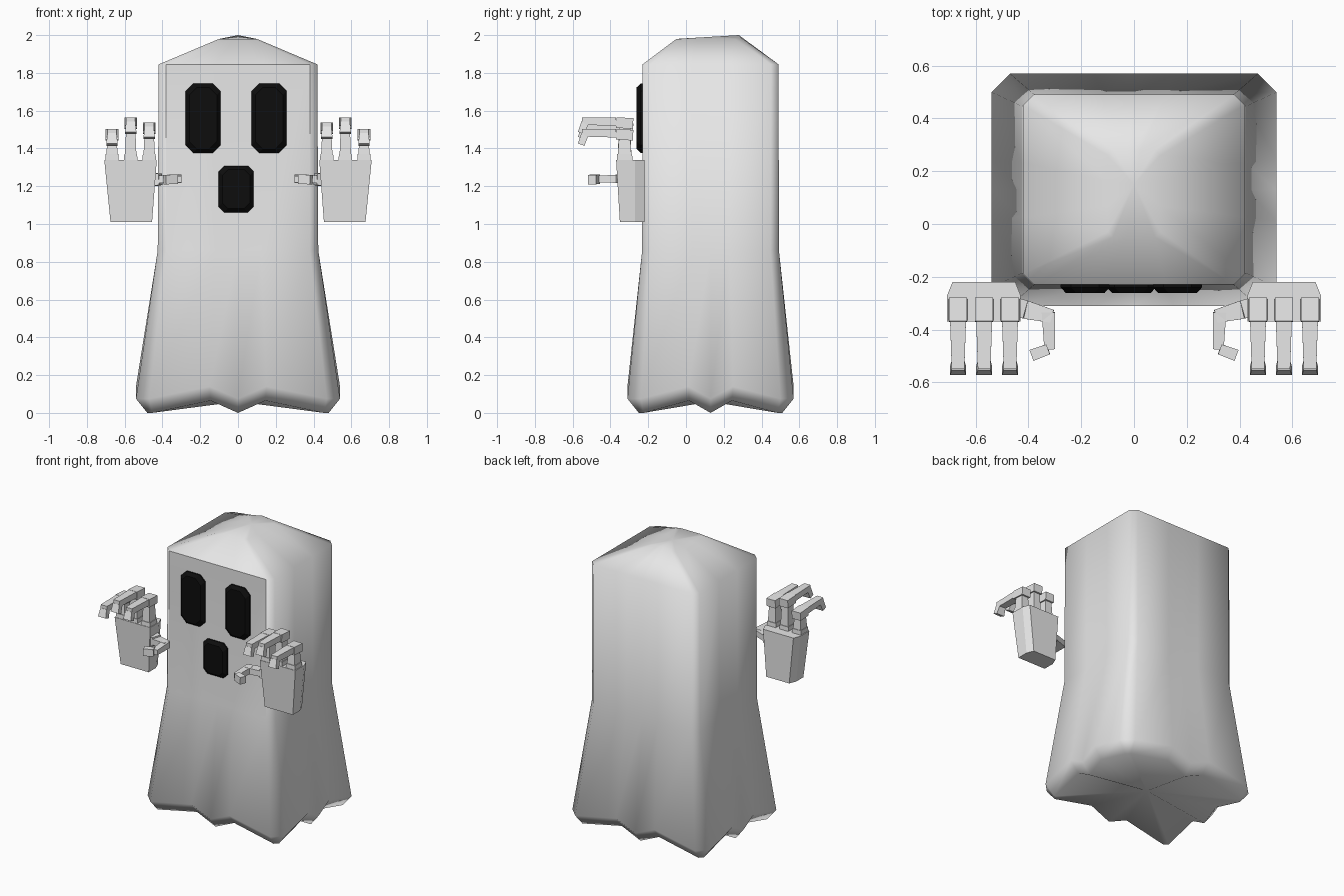
import bpy, bmesh
from mathutils import Vector

if "Cube" in bpy.data.objects:
    bpy.data.objects.remove(bpy.data.objects["Cube"])


def material(name, v):
    m = bpy.data.materials.new(name)
    m.diffuse_color = (v, v, v, 1)
    m.use_nodes = True
    m.node_tree.nodes["Principled BSDF"].inputs["Base Color"].default_value = m.diffuse_color
    return m


WHITE = material("sheet white", 0.8)
BLACK = material("hollow black", 0.004)


def finish(bm, name, mat):
    bmesh.ops.recalc_face_normals(bm, faces=bm.faces)
    me = bpy.data.meshes.new(name)
    bm.to_mesh(me)
    bm.free()
    me.materials.append(mat)
    ob = bpy.data.objects.new(name, me)
    bpy.context.collection.objects.link(ob)
    return ob


def bridge(bm, a, b):
    n = len(a)
    return [bm.faces.new((a[i], a[(i + 1) % n], b[(i + 1) % n], b[i])) for i in range(n)]


CY = 0.13                                   # depth centre of the sheet
STEPS = (0, 0.34, 0.5, 0.66, 1)             # corner, fold, point, fold, corner
FOLD = (0, 0.065, 0, 0.065, 0)              # hem height at each step


def ring(bm, hx, hy, cut, zf, cy=CY):
    """Rectangle with cut corners, five points per side, starting at the front."""
    sides = (((-hx + cut, -hy), (hx - cut, -hy)), ((hx, -hy + cut), (hx, hy - cut)),
             ((hx - cut, hy), (-hx + cut, hy)), ((-hx, hy - cut), (-hx, -hy + cut)))
    out = []
    for a, b in sides:
        for t, f in zip(STEPS, FOLD):
            p = Vector(a).lerp(Vector(b), t)
            out.append(bm.verts.new((p.x, p.y + cy, zf(p.x, p.y + cy, f))))
    return out


# Sheet body: wavy hem, flared skirt, straight upper part, domed roof
bm = bmesh.new()
rings = [
    ring(bm, 0.48, 0.38, 0.025, lambda x, y, f: f),
    ring(bm, 0.54, 0.44, 0.07, lambda x, y, f: 0.075 + f),
    ring(bm, 0.425, 0.362, 0.045, lambda x, y, f: 0.86),
    ring(bm, 0.42, 0.36, 0.04, lambda x, y, f: 1.845),
    ring(bm, 0.10, 0.165, 0.02,
         lambda x, y, f: 1.98 + 0.02 * (1 - abs(x) / 0.1) * (y + 0.05) / 0.33, 0.115),
]
for a, b in zip(rings, rings[1:]):
    bridge(bm, a, b)
for r, p in ((rings[0], (0, CY, 0.06)), (rings[-1], (0, 0.15, 1.992))):
    c = bm.verts.new(p)
    for i in range(20):
        bm.faces.new((r[i], r[(i + 1) % 20], c))
for f in bm.faces:
    f.smooth = True
# Crisp border round the flat face panel
top, waist = rings[3], rings[2]
for i in range(4):
    bm.edges.get((top[i], top[i + 1])).smooth = False
for i in (0, 4):
    bm.edges.get((top[i], waist[i])).smooth = False
finish(bm, "sheet_body", WHITE)


# Eyes and mouth: raised panels with cut corners and sloped rims
def panel(name, cx, cz, hx, hz, cut, rim):
    bm = bmesh.new()
    loops = []
    for y, s in ((-0.225, 0), (-0.24, 0), (-0.262, rim)):
        x, z = hx - s, hz - s
        pts = ((-x + cut, -z), (x - cut, -z), (x, -z + cut), (x, z - cut),
               (x - cut, z), (-x + cut, z), (-x, z - cut), (-x, -z + cut))
        loops.append([bm.verts.new((cx + u, y, cz + v)) for u, v in pts])
    for a, b in zip(loops, loops[1:]):
        bridge(bm, a, b)
    bm.faces.new(loops[0])
    bm.faces.new(loops[-1])
    finish(bm, name, BLACK)


panel("left_eye", -0.185, 1.56, 0.093, 0.183, 0.04, 0.02)
panel("right_eye", 0.165, 1.56, 0.093, 0.183, 0.04, 0.02)
panel("mouth", -0.01, 1.185, 0.093, 0.123, 0.03, 0.02)


def bone(bm, p, q, w0, w1, up):
    """Tapered four-sided block from p to q; w0 and w1 are (side, up) half sizes."""
    p, q = Vector(p), Vector(q)
    d = (q - p).normalized()
    side = d.cross(Vector(up)).normalized()
    v = side.cross(d)
    ends = []
    for c, (a, b) in ((p, w0), (q, w1)):
        ends.append([bm.verts.new(c + side * a * i + v * b * j)
                     for i, j in ((-1, -1), (1, -1), (1, 1), (-1, 1))])
    bridge(bm, *ends)
    bm.faces.new(ends[0])
    bm.faces.new(ends[1])


FINGERS = (("outer", 0.667, 1.505), ("middle", 0.568, 1.567), ("inner", 0.47, 1.54))

for s, label in ((-1, "left"), (1, "right")):
    # Palm
    bm = bmesh.new()
    loops = []
    for z, x0, x1, yf in ((1.01, 0.455, 0.675, -0.35), (1.34, 0.43, 0.708, -0.37)):
        pts = ((x0, yf), (x1, yf), (x1, -0.27), (x1 - 0.02, -0.22), (x0 + 0.02, -0.22), (x0, -0.27))
        loops.append([bm.verts.new((s * x, y, z)) for x, y in pts])
    bridge(bm, *loops)
    for l in loops:
        bm.faces.new(l)
    finish(bm, label + "_palm", WHITE)

    # Fingers: base, upright, knuckle, forward length and hooked tip
    for name, x, z in FINGERS:
        bm = bmesh.new()
        x *= s
        fwd, up = (0, -1, 0), (0, 0, 1)
        bone(bm, (x, -0.325, 1.33), (x, -0.325, 1.37), (0.036, 0.042), (0.034, 0.04), fwd)
        bone(bm, (x, -0.325, 1.37), (x, -0.325, z - 0.05), (0.03, 0.036), (0.024, 0.03), fwd)
        bone(bm, (x, -0.28, z - 0.035), (x, -0.37, z - 0.03), (0.034, 0.028), (0.034, 0.028), up)
        bone(bm, (x, -0.37, z - 0.025), (x, -0.55, z - 0.022), (0.03, 0.022), (0.024, 0.02), up)
        bone(bm, (x, -0.535, z - 0.03), (x, -0.555, z - 0.085), (0.024, 0.02), (0.03, 0.018), fwd)
        finish(bm, f"{label}_{name}_finger", WHITE)

    # Thumb curling forward and back outward
    bm = bmesh.new()
    up = (0, 0, 1)
    bone(bm, (s * 0.445, -0.315, 1.235), (s * 0.41, -0.325, 1.237), (0.035, 0.035), (0.035, 0.03), up)
    bone(bm, (s * 0.41, -0.325, 1.237), (s * 0.31, -0.35, 1.24), (0.035, 0.02), (0.025, 0.022), up)
    bone(bm, (s * 0.325, -0.335, 1.24), (s * 0.32, -0.475, 1.237), (0.025, 0.022), (0.02, 0.018), up)
    bone(bm, (s * 0.325, -0.475, 1.237), (s * 0.388, -0.498, 1.235), (0.02, 0.025), (0.022, 0.025), up)
    finish(bm, label + "_thumb", WHITE)
